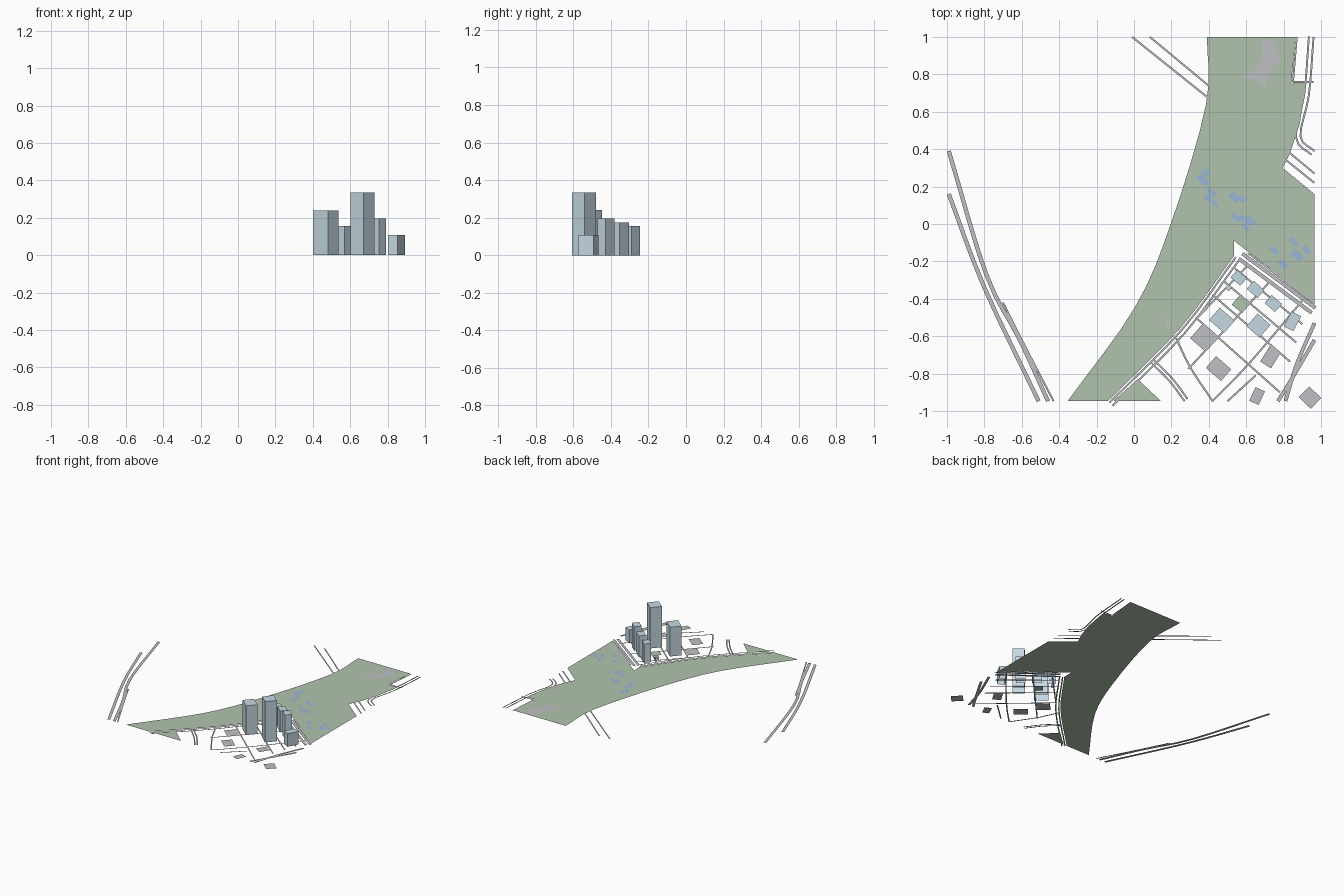
import bpy, bmesh, math, random
from mathutils import Vector, Matrix

if "Cube" in bpy.data.objects:
    bpy.data.objects.remove(bpy.data.objects["Cube"])


def material(name, rgb):
    m = bpy.data.materials.new(name)
    m.diffuse_color = (*rgb, 1)
    m.use_nodes = True
    m.node_tree.nodes["Principled BSDF"].inputs["Base Color"].default_value = m.diffuse_color
    return m


GREEN = material("grass", (0.44, 0.55, 0.42))
BLUE = material("tower_blue", (0.56, 0.69, 0.77))
WATER = material("water_blue", (0.32, 0.47, 0.68))
GREY = material("paving_grey", (0.52, 0.53, 0.55))


def finish(bm, name, mat):
    me = bpy.data.meshes.new(name)
    bm.to_mesh(me)
    bm.free()
    ob = bpy.data.objects.new(name, me)
    bpy.context.collection.objects.link(ob)
    me.materials.append(mat)


def curve(pts, steps=4):
    """Smooth path through a few points."""
    p = [Vector(q) for q in pts]
    p = [2 * p[0] - p[1]] + p + [2 * p[-1] - p[-2]]
    out = []
    for a, b, c, d in zip(p, p[1:], p[2:], p[3:]):
        for k in range(steps):
            t = k / steps
            out.append(0.5 * (2 * b + (c - a) * t + (2 * a - 5 * b + 4 * c - d) * t**2
                              + (3 * b - a - 3 * c + d) * t**3))
    return out + [p[-2]]


def patch(name, pts, mat, z=0.0):
    """Flat outline facing up."""
    bm = bmesh.new()
    f = bm.faces.new([bm.verts.new((p[0], p[1], z)) for p in pts])
    f.normal_update()
    if f.normal.z < 0:
        f.normal_flip()
    bmesh.ops.triangulate(bm, faces=[f])
    finish(bm, name, mat)


def block(name, x, y, w, d, angle=-41, h=0.0, mat=GREY, z=0.0):
    """Turned rectangle; with a height it becomes a tower open underneath."""
    turn = Matrix.Rotation(math.radians(angle), 2)
    corners = [Vector((x, y)) + turn @ Vector((sx * w / 2, sy * d / 2))
               for sx, sy in ((-1, -1), (1, -1), (1, 1), (-1, 1))]
    if not h:
        return patch(name, corners, mat, z)
    bm = bmesh.new()
    low = [bm.verts.new((*c, 0)) for c in corners]
    top = [bm.verts.new((*c, h)) for c in corners]
    bm.faces.new(top)
    for i in range(4):
        j = (i + 1) % 4
        bm.faces.new((low[i], low[j], top[j], top[i]))
    finish(bm, name, BLUE)


def road(name, pts, width=0.01, offsets=(0,), z=0.001):
    """Flat strips along a path, one for each sideways offset."""
    p = curve(pts) if len(pts) > 2 else [Vector(q) for q in pts]
    for o in offsets:
        bm = bmesh.new()
        rows = []
        for i, q in enumerate(p):
            t = (p[min(i + 1, len(p) - 1)] - p[max(i - 1, 0)]).normalized()
            n = Vector((-t.y, t.x))
            rows.append([bm.verts.new((*(q + n * (o + s * width / 2)), z)) for s in (1, -1)])
        for (l0, r0), (l1, r1) in zip(rows, rows[1:]):
            bm.faces.new((l0, r0, r1, l1))
        finish(bm, name, GREY)


# Park between the west and south shores
west = curve([(.39, 1), (.385, .64), (.2, .01), (.005, -.445), (-.355, -.947)])
south = [(-.14, -.947), (.245, -.56), (.535, -.17)]
east = [(.535, -.09), (.965, -.42), (.965, .16), (.795, .3), (.835, .38),
        (.885, .53), (.92, .75), (.84, .75), (.865, 1)]
patch("park", west + curve(south) + east, GREEN, 0.002)
patch("small_lawn", [(.02, -.83), (.145, -.947), (-.11, -.947)], GREEN, 0.002)
block("square_lawn", .572, -.428, .072, .068, mat=GREEN, z=0.002)

# Paved shapes on the park
patch("pavilion_plot", [(.68, .98), (.74, .99), (.785, .87), (.73, .83), (.7, .73),
                        (.66, .775), (.57, .775), (.64, .82), (.69, .9)], GREY, 0.003)
block("jetty_plot", .18, -.53, .02, .043, 0, z=0.003)

# Glints of water in a diagonal band through the park
random.seed(4)
for i in range(16):
    t, s = random.uniform(-.38, .38), random.uniform(-.09, .09)
    block("water_glint", .63 + .75 * t + .66 * s, .03 - .66 * t + .75 * s,
          random.uniform(.03, .07), random.uniform(.02, .04), mat=WATER, z=0.0026)

# Towers: a row of three along the boulevard, then the larger ones
block("row_tower_low", .56, -.288, .068, .053, h=.155)
block("row_tower_mid", .65, -.35, .076, .057, h=.175)
block("row_tower_high", .745, -.425, .073, .057, h=.195)
block("kiosk", .505, -.34, .027, .027, h=.03)
block("west_tower", .47, -.515, .106, .087, h=.24)
block("main_tower", .666, -.543, .092, .09, h=.335)
block("east_tower", .847, -.52, .058, .09, -27, .107)

# Flat building plots
block("plot_west", .374, -.61, .11, .098)
block("plot_south", .452, -.773, .107, .083)
block("plot_east", .73, -.711, .068, .1, -32)
block("plot_edge", .658, -.92, .055, .08, -25)
block("plot_corner", .941, -.928, .09, .08, -44)

# Wide roads
road("highway_inner", [(-.99, .39), (-.79, -.27), (-.61, -.62), (-.46, -.947)], .022)
road("highway_outer", [(-.99, .16), (-.8, -.34), (-.51, -.947)], .022)
road("boulevard", [(.575, -.165), (.965, -.455)], .02, (.008, -.025))
road("east_road", [(.965, -.53), (.87, -.75), (.81, -.947)], .02)
road("east_road_outer", [(.965, -.62), (.86, -.8), (.77, -.947)], .02)

# Narrow roads
road("slip_road", [(-.7, -.42), (-.6, -.62), (-.43, -.947)])
road("bridge_lane", [(-.01, 1), (.965, .22)])
road("bridge_lane", [(.085, 1), (.965, .27)])
road("north_road", [(.96, 1), (.935, .69), (.89, .47), (.965, .39)], .01, (0, -.025))
road("north_side_road", [(.87, 1), (.85, .76)])
road("north_cross_road", [(.85, .76), (.96, .76)])
road("park_lane", [(.61, -.155), (.965, -.425)])
road("shore_road", south, .01, (-.012, -.035))

# District streets
for t in (0, .45, .73, 1):
    a = Vector((.33, -.5)).lerp(Vector((.53, -.23)), t)
    b = Vector((.78, -.9)).lerp(Vector((.9, -.535)), t)
    road("cross_street", [a, b])
road("long_street", [(.42, -.947), (.62, -.74), (.9, -.41)])
road("long_street", [(.29, -.775), (.72, -.315)])
road("long_street", [(.33, -.51), (.6, -.23)])
road("west_street", [(.225, -.61), (.3, -.765), (.42, -.947)])
road("south_street", [(.5, -.947), (.65, -.81)])
road("lawn_street", [(.09, -.74), (.19, -.84), (.27, -.947)], .01, (0, .02))
